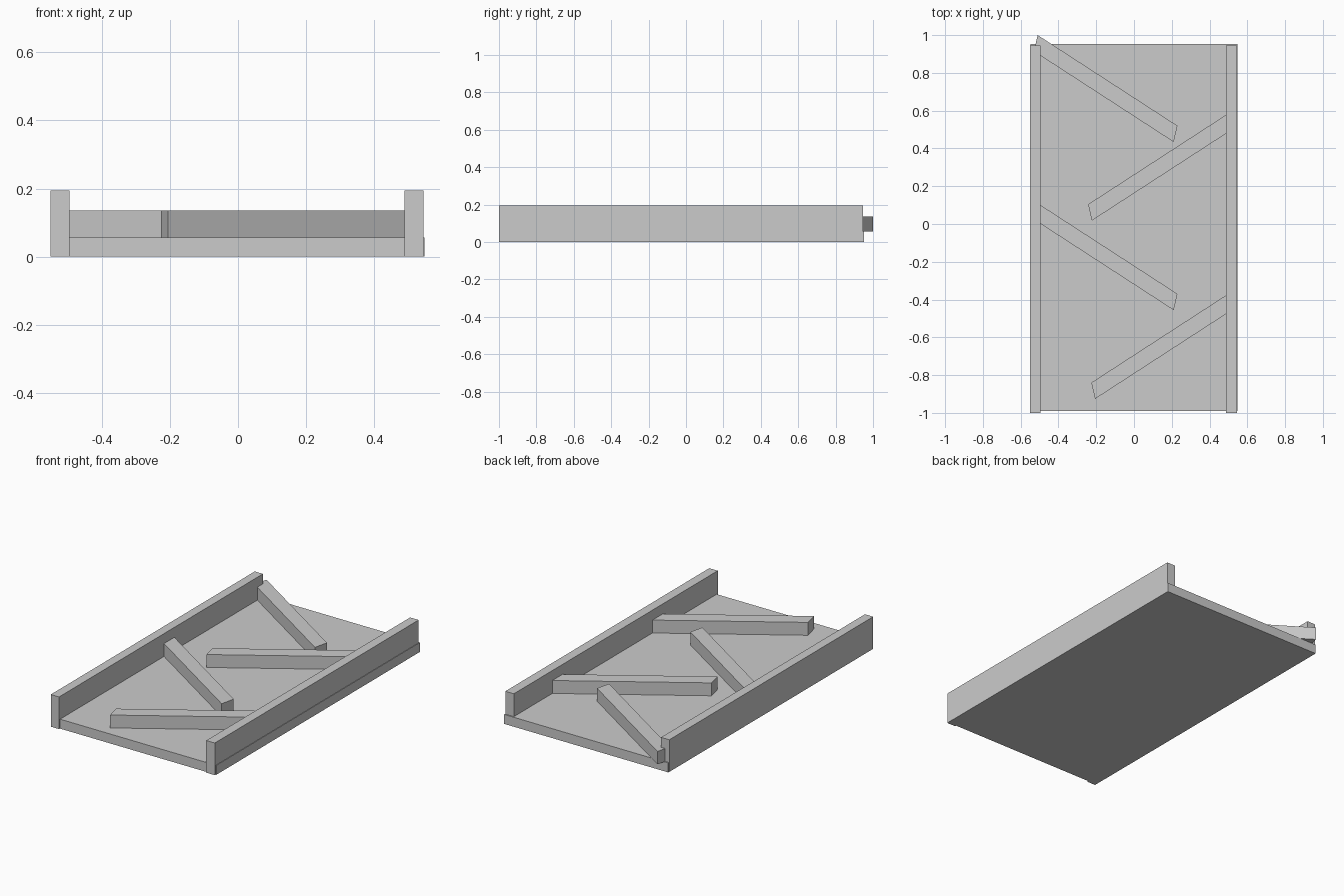
import bpy
import bmesh

if "Cube" in bpy.data.objects:
    bpy.data.objects.remove(bpy.data.objects["Cube"])


def prism(name, outline, z0, z1):
    """Extrude a flat xy outline from z0 up to z1."""
    bm = bmesh.new()
    face = bm.faces.new([bm.verts.new((x, y, z0)) for x, y in outline])
    top = bmesh.ops.extrude_face_region(bm, geom=[face])["geom"]
    verts = [v for v in top if isinstance(v, bmesh.types.BMVert)]
    bmesh.ops.translate(bm, verts=verts, vec=(0, 0, z1 - z0))
    bmesh.ops.recalc_face_normals(bm, faces=bm.faces)
    mesh = bpy.data.meshes.new(name)
    bm.to_mesh(mesh)
    bm.free()
    obj = bpy.data.objects.new(name, mesh)
    bpy.context.collection.objects.link(obj)
    return obj


def block(name, x0, x1, y0, y1, z0, z1):
    return prism(name, [(x0, y0), (x1, y0), (x1, y1), (x0, y1)], z0, z1)


def baffle(name, x, y, side):
    """Slanted bar: free end at (x, y), running back toward the wall on 'side'."""
    run = (side * 0.74, 0.48)
    end = (-side * -0.02, -0.086)
    outline = [(x, y), (x + end[0], y + end[1]),
               (x + end[0] + run[0], y + end[1] + run[1]),
               (x + run[0], y + run[1])]
    prism(name, outline, 0.057, 0.135)


# Floor plate
block("floor", -0.547, 0.548, -0.99, 0.952, 0.0, 0.057)

# Side walls
block("left_wall", -0.55, -0.495, -1.0, 0.945, 0.001, 0.195)
block("right_wall", 0.488, 0.545, -1.0, 0.945, 0.001, 0.195)

# Alternating baffles, back to front
for i, (x, y, side) in enumerate([(0.23, 0.52, -1), (-0.243, 0.104, 1),
                                  (0.23, -0.37, -1), (-0.226, -0.84, 1)]):
    baffle(f"baffle_{i + 1}", x, y, side)
